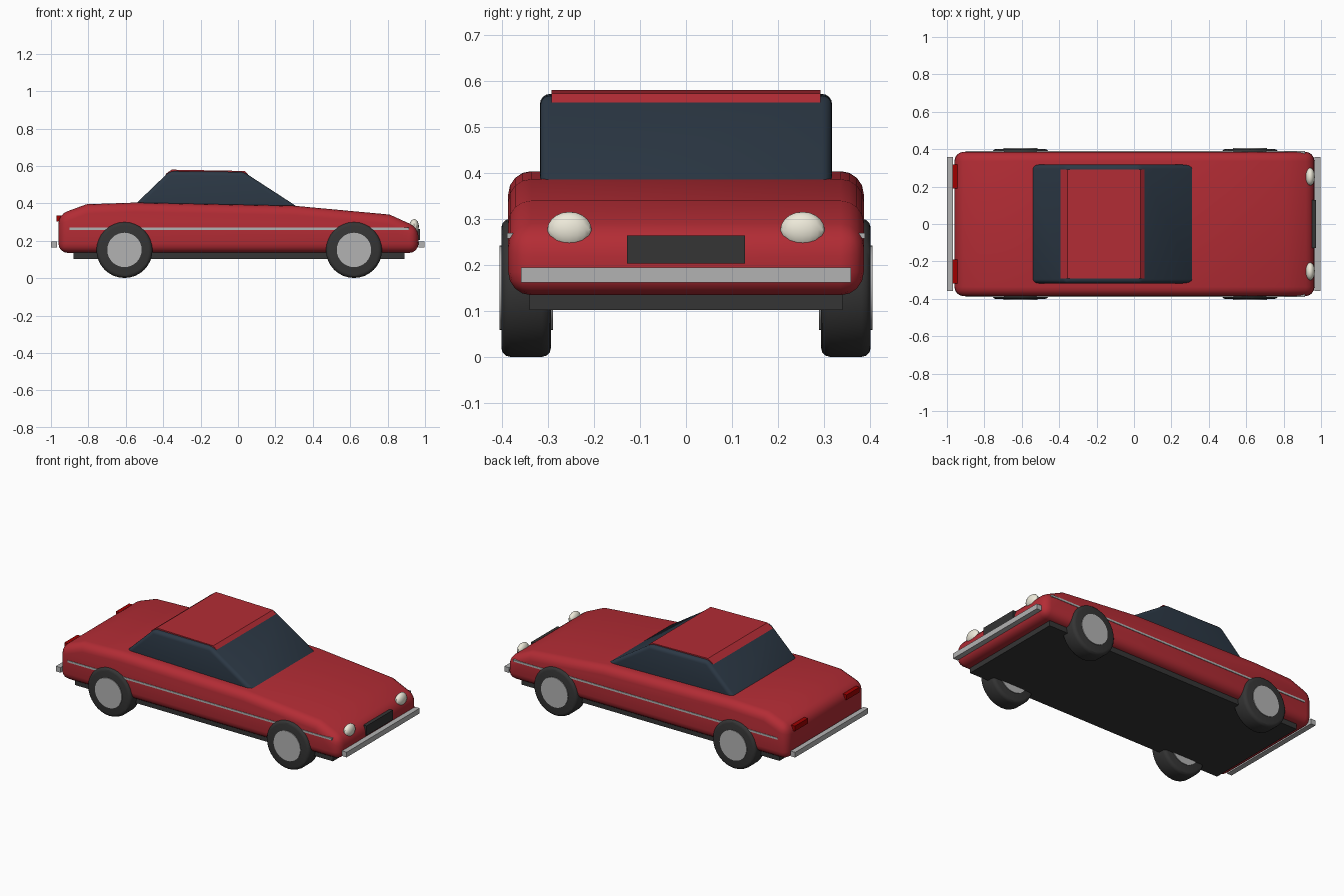
import bpy, bmesh, math

if "Cube" in bpy.data.objects:
    bpy.data.objects.remove(bpy.data.objects["Cube"])

def material(name, rgb):
    m = bpy.data.materials.new(name)
    m.diffuse_color = (*rgb, 1)
    m.use_nodes = True
    m.node_tree.nodes["Principled BSDF"].inputs["Base Color"].default_value = m.diffuse_color
    return m

RED = material("red_paint", (0.45, 0.025, 0.035))
GLASS = material("dark_glass", (0.025, 0.04, 0.06))
BLACK = material("black_rubber", (0.035, 0.035, 0.035))
CREAM = material("lamp_cream", (0.85, 0.82, 0.70))
LAMP_RED = material("lamp_red", (0.35, 0.0, 0.0))
CHROME = material("chrome", (0.45, 0.45, 0.45))

def finish(ob, name, mat, bevel=0, segments=4):
    ob.name = name
    ob.data.materials.append(mat)
    if bevel:
        b = ob.modifiers.new("bevel", 'BEVEL')
        b.width, b.segments = bevel, segments
        b.limit_method, b.angle_limit = 'ANGLE', math.radians(30)
    bpy.ops.object.select_all(action='DESELECT')
    ob.select_set(True)
    bpy.context.view_layer.objects.active = ob
    if bevel:
        bpy.ops.object.modifier_apply(modifier="bevel")
    bpy.ops.object.shade_smooth_by_angle(angle=math.radians(30))
    return ob

def extrude_profile(name, pts, half_width, mat, bevel=0):
    bm = bmesh.new()
    face = bm.faces.new([bm.verts.new((x, -half_width, z)) for x, z in pts])
    geo = bmesh.ops.extrude_face_region(bm, geom=[face])["geom"]
    bmesh.ops.translate(bm, vec=(0, 2 * half_width, 0),
                        verts=[g for g in geo if isinstance(g, bmesh.types.BMVert)])
    bmesh.ops.recalc_face_normals(bm, faces=bm.faces)
    me = bpy.data.meshes.new(name)
    bm.to_mesh(me)
    bm.free()
    ob = bpy.data.objects.new(name, me)
    bpy.context.collection.objects.link(ob)
    return finish(ob, name, mat, bevel)

def box(name, x, y, z, mat):
    bpy.ops.mesh.primitive_cube_add(size=1, location=[(a + b) / 2 for a, b in (x, y, z)])
    ob = bpy.context.object
    ob.scale = [b - a for a, b in (x, y, z)]
    bpy.ops.object.transform_apply(location=False, rotation=False, scale=True)
    return finish(ob, name, mat)

def cylinder(name, loc, radius, depth, mat, bevel=0):
    bpy.ops.mesh.primitive_cylinder_add(vertices=32, radius=radius, depth=depth,
                                        location=loc, rotation=(math.pi / 2, 0, 0))
    return finish(bpy.context.object, name, mat, bevel, 3)

# Body shell, cabin glass and roof panel
extrude_profile("body", [(-0.96, 0.135), (0.965, 0.135), (0.965, 0.27), (0.81, 0.34),
                         (0.30, 0.387), (-0.55, 0.404), (-0.81, 0.395), (-0.96, 0.34)],
                0.386, RED, 0.05)
extrude_profile("cabin_glass", [(-0.575, 0.37), (0.335, 0.37), (0.03, 0.568), (-0.365, 0.572)],
                0.317, GLASS, 0.022)
extrude_profile("roof", [(-0.392, 0.553), (0.057, 0.553), (0.035, 0.573), (-0.355, 0.58)],
                0.292, RED)

# Underbody and front grille
box("underbody", (-0.88, 0.89), (-0.34, 0.34), (0.103, 0.15), BLACK)
box("grille", (0.94, 0.973), (-0.128, 0.128), (0.204, 0.264), BLACK)

# Bumpers
box("front_bumper", (0.965, 0.997), (-0.358, 0.358), (0.163, 0.195), CHROME)
box("rear_bumper", (-1.0, -0.968), (-0.358, 0.358), (0.163, 0.195), CHROME)

for s, side in ((-1, "right"), (1, "left")):
    # Side trim strip
    box(side + "_trim", (-0.90, 0.915), sorted((s * 0.37, s * 0.389)), (0.258, 0.27), CHROME)
    # Headlight and tail light
    bpy.ops.mesh.primitive_uv_sphere_add(segments=16, ring_count=10, radius=1,
                                         location=(0.942, s * 0.253, 0.277))
    lamp = bpy.context.object
    lamp.scale = (0.025, 0.048, 0.039)
    bpy.ops.object.transform_apply(location=False, rotation=False, scale=True)
    finish(lamp, side + "_headlight", CREAM)
    box(side + "_tail_light", (-0.97, -0.93), sorted((s * 0.19, s * 0.318)),
        (0.302, 0.334), LAMP_RED)
    # Wheels
    for x, end in ((-0.607, "rear"), (0.62, "front")):
        cylinder(f"{end}_{side}_tyre", (x, s * 0.347, 0.151), 0.15, 0.108, BLACK, 0.02)
        cylinder(f"{end}_{side}_hub", (x, s * 0.347, 0.151), 0.092, 0.116, CHROME)
